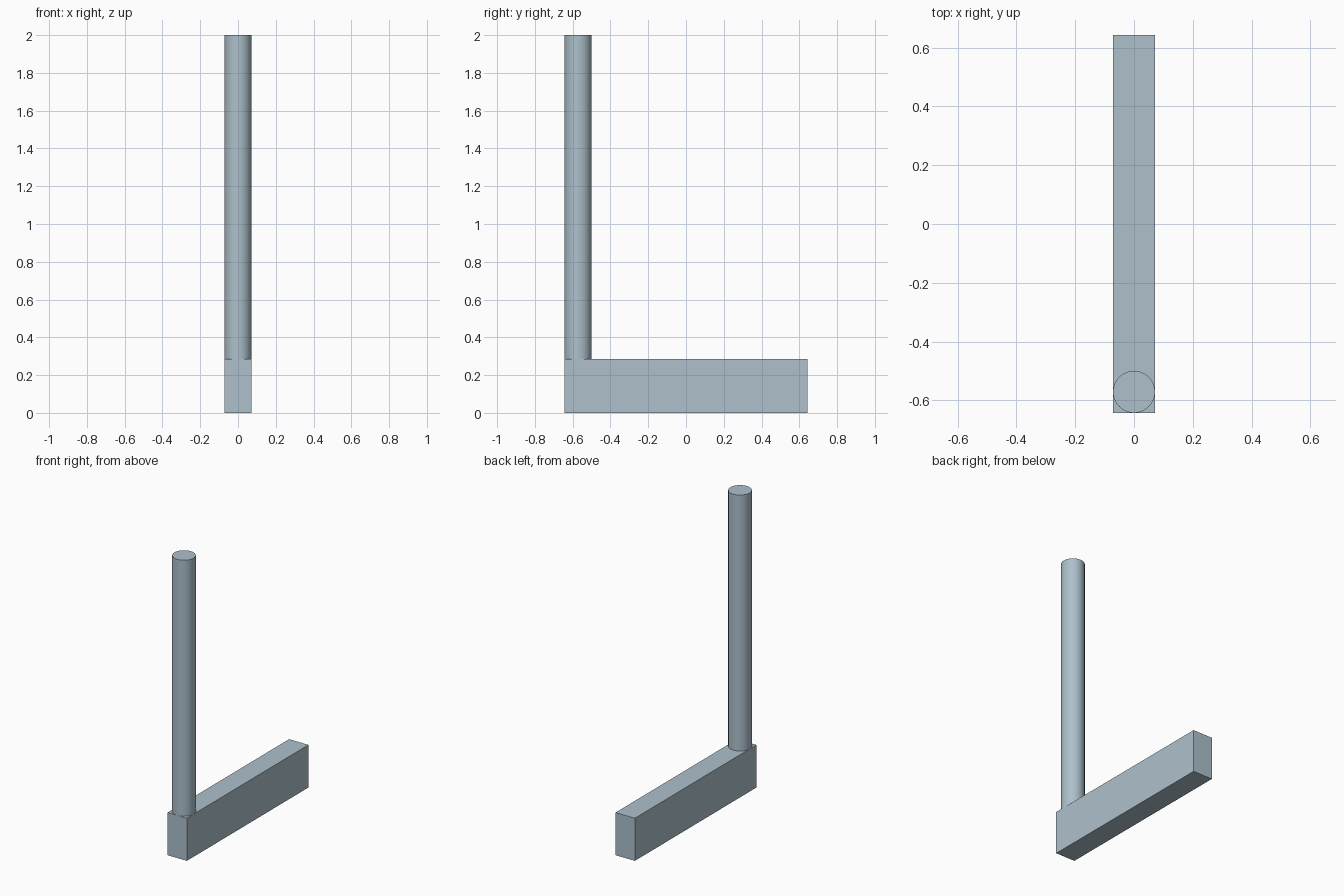
import bpy
from math import radians

cube = bpy.data.objects.get("Cube")
if cube:
    bpy.data.objects.remove(cube, do_unlink=True)

# One flat colour for both parts
colour = (0.42, 0.53, 0.60, 1.0)
steel = bpy.data.materials.new("pale_blue_grey")
steel.use_nodes = True
steel.diffuse_color = colour
steel.node_tree.nodes["Principled BSDF"].inputs["Base Color"].default_value = colour

RADIUS = 1 / 14
HALF_LENGTH = 9 / 14
BAR_HEIGHT = 2 / 7
TOTAL_HEIGHT = 2.0


def finish(name):
    obj = bpy.context.object
    obj.name = name
    obj.data.materials.append(steel)
    return obj


# Rectangular bar lying front to back
bpy.ops.mesh.primitive_cube_add(size=1, location=(0, 0, BAR_HEIGHT / 2))
bar = finish("base_bar")
bar.scale = (2 * RADIUS, 2 * HALF_LENGTH, BAR_HEIGHT)
bpy.ops.object.transform_apply(location=False, rotation=False, scale=True)

# Round post standing on the front end of the bar
bpy.ops.mesh.primitive_cylinder_add(
    vertices=64, radius=RADIUS, depth=TOTAL_HEIGHT - BAR_HEIGHT,
    location=(0, RADIUS - HALF_LENGTH, (TOTAL_HEIGHT + BAR_HEIGHT) / 2))
finish("upright_post")
bpy.ops.object.shade_smooth_by_angle(angle=radians(30))
